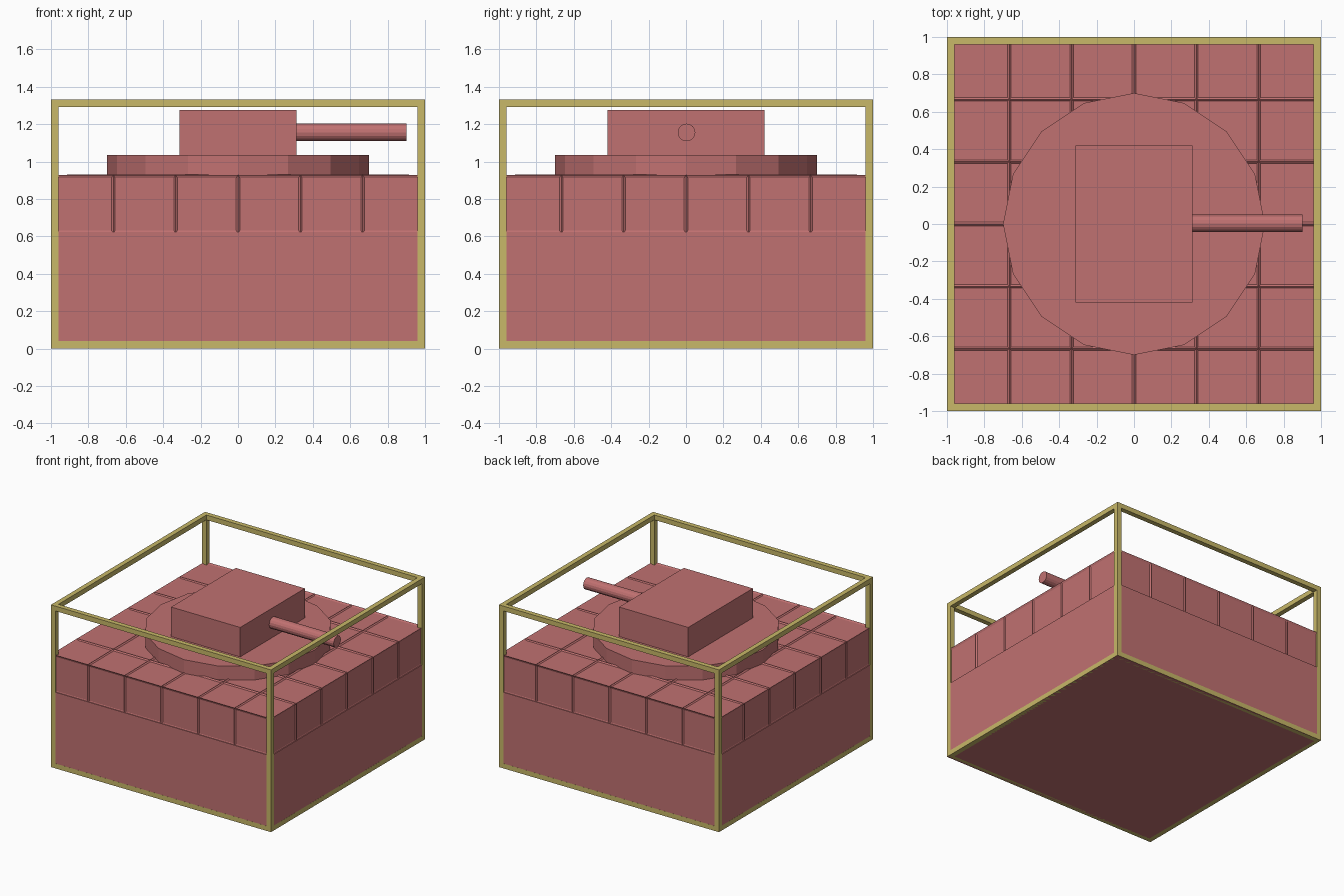
import bpy, bmesh, math
from mathutils import Matrix

if "Cube" in bpy.data.objects:
    bpy.data.objects.remove(bpy.data.objects["Cube"])


def material(name, rgb):
    m = bpy.data.materials.new(name)
    m.diffuse_color = (*rgb, 1)
    m.use_nodes = True
    m.node_tree.nodes["Principled BSDF"].inputs["Base Color"].default_value = m.diffuse_color
    return m


RED = material("dusty_red", (0.53, 0.165, 0.165))
YELLOW = material("sand_yellow", (0.58, 0.48, 0.14))


def finish(bm, name, mat):
    mesh = bpy.data.meshes.new(name)
    bmesh.ops.recalc_face_normals(bm, faces=bm.faces)
    bm.to_mesh(mesh)
    bm.free()
    mesh.materials.append(mat)
    ob = bpy.data.objects.new(name, mesh)
    bpy.context.collection.objects.link(ob)
    return ob


def add_box(bm, lo, hi):
    size = [b - a for a, b in zip(lo, hi)]
    mid = [(a + b) / 2 for a, b in zip(lo, hi)]
    bmesh.ops.create_cube(bm, size=1, matrix=Matrix.Translation(mid) @ Matrix.Diagonal((*size, 1)))


def box(name, lo, hi, mat):
    bm = bmesh.new()
    add_box(bm, lo, hi)
    return finish(bm, name, mat)


def cylinder(name, radius, depth, sides, matrix, mat):
    bm = bmesh.new()
    bmesh.ops.create_cone(bm, cap_ends=True, segments=sides, radius1=radius, radius2=radius,
                          depth=depth, matrix=matrix)
    return finish(bm, name, mat)


# Solid lower block
box("lower_block", (-0.9995, -0.9995, 0), (0.9995, 0.9995, 0.625), RED)

# Upper block cut into six panels each way, with thin raised ribs on the grid lines
HALF, N = 0.99, 6
bm = bmesh.new()
add_box(bm, (-HALF, -HALF, 0.623), (HALF, HALF, 0.922))
for axis in range(2):
    for i in range(1, N):
        co, no = [0, 0, 0], [0, 0, 0]
        co[axis] = (2 * i / N - 1)
        no[axis] = 1
        bmesh.ops.bisect_plane(bm, geom=bm.verts[:] + bm.edges[:] + bm.faces[:],
                               plane_co=co, plane_no=no)
panels = finish(bm, "panelled_upper_block", RED)
ribs = panels.modifiers.new("ribs", 'WIREFRAME')
ribs.thickness = 0.02
ribs.offset = 0
ribs.use_replace = False
ribs.use_even_offset = True

# Turntable, turret and barrel
cylinder("turntable", 0.7, 0.125, 16, Matrix.Translation((0, 0, 0.9725)), RED)
box("turret", (-0.314, -0.42, 1.035), (0.314, 0.42, 1.277), RED)
cylinder("barrel", 0.047, 0.6, 16,
         Matrix.Translation((0.6, 0.003, 1.156)) @ Matrix.Rotation(math.pi / 2, 4, 'Y'), RED)

# Open frame: four bars along each axis of the outer box
T, DIM, LOW = 0.04, (2, 2, 1.333), (-1, -1, 0)
bm = bmesh.new()
for axis in range(3):
    u, v = [a for a in range(3) if a != axis]
    for su in (0, 1):
        for sv in (0, 1):
            lo, hi = list(LOW), [l + d for l, d in zip(LOW, DIM)]
            for a, s in ((u, su), (v, sv)):
                if s:
                    lo[a] = hi[a] - T
                else:
                    hi[a] = lo[a] + T
            # Uprights stop at the rails, and side rails stop at the cross rails
            if axis == 2:
                lo[2] += T
                hi[2] -= T
            elif axis == 1:
                lo[1] += T
                hi[1] -= T
            add_box(bm, lo, hi)
finish(bm, "outer_frame", YELLOW)
